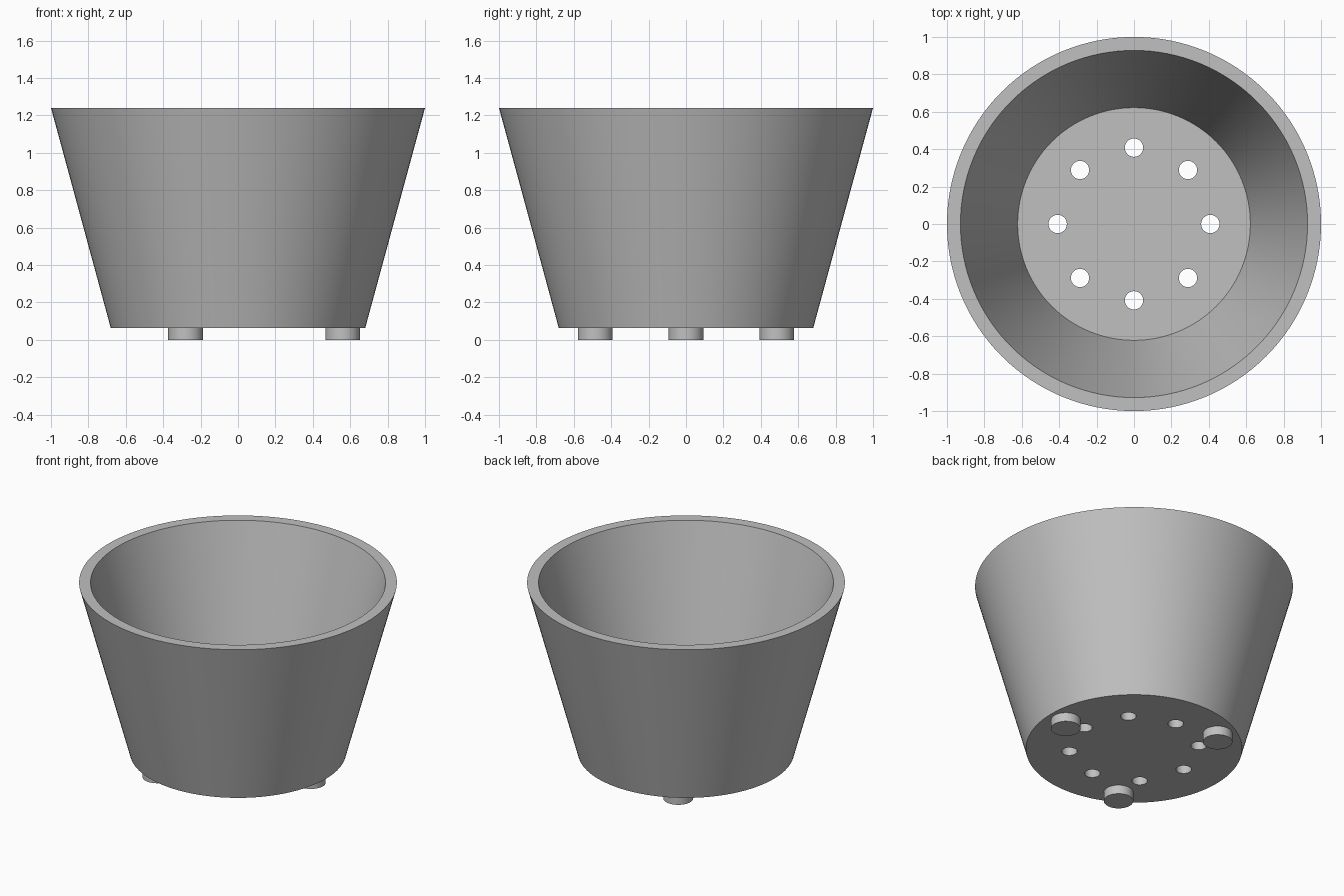
import bpy
import bmesh
from math import cos, sin, tau, radians

if "Cube" in bpy.data.objects:
    bpy.data.objects.remove(bpy.data.objects["Cube"], do_unlink=True)

BASE, FLOOR, TOP = 0.062, 0.12, 1.24
SEGMENTS = 128

# Single grey material
grey = bpy.data.materials.new("plain_grey")
grey.use_nodes = True
colour = (0.53, 0.53, 0.53, 1)
grey.diffuse_color = colour
grey.node_tree.nodes["Principled BSDF"].inputs["Base Color"].default_value = colour


def finish(bm, name):
    bmesh.ops.recalc_face_normals(bm, faces=bm.faces)
    mesh = bpy.data.meshes.new(name)
    bm.to_mesh(mesh)
    bm.free()
    mesh.materials.append(grey)
    obj = bpy.data.objects.new(name, mesh)
    bpy.context.collection.objects.link(obj)
    return obj


def ring_points(radius, count, start=0.0):
    return [(radius * cos(start + tau * i / count), radius * sin(start + tau * i / count))
            for i in range(count)]


def cylinders(name, centres, radius, z0, z1, sides):
    bm = bmesh.new()
    for x, y in centres:
        made = bmesh.ops.create_cone(bm, cap_ends=True, segments=sides,
                                     radius1=radius, radius2=radius, depth=z1 - z0)
        bmesh.ops.translate(bm, verts=made["verts"], vec=(x, y, (z0 + z1) / 2))
    return finish(bm, name)


def smooth(obj):
    bpy.ops.object.select_all(action="DESELECT")
    obj.select_set(True)
    bpy.context.view_layer.objects.active = obj
    bpy.ops.object.shade_smooth_by_angle(angle=radians(30))


# Tapered pot: rings from the underside, over the rim, down to the inner floor
bm = bmesh.new()
profile = [(0.68, BASE), (1.0, TOP), (0.928, TOP), (0.622, FLOOR)]
rings = [[bm.verts.new((x, y, z)) for x, y in ring_points(r, SEGMENTS)] for r, z in profile]
for lower, upper in zip(rings, rings[1:]):
    for i in range(SEGMENTS):
        j = (i + 1) % SEGMENTS
        bm.faces.new((lower[i], lower[j], upper[j], upper[i]))
bm.faces.new(rings[0])
bm.faces.new(rings[-1])
pot = finish(bm, "pot")

# Ring of drainage holes through the floor
cutter = cylinders("hole_cutter", ring_points(0.408, 8), 0.049, 0.0, 0.2, 32)
cutter.hide_render = True
cut = pot.modifiers.new("drainage_holes", "BOOLEAN")
cut.operation = "DIFFERENCE"
cut.solver = "EXACT"
cut.object = cutter
bpy.context.view_layer.objects.active = pot
bpy.ops.object.modifier_apply(modifier=cut.name)
bpy.data.objects.remove(cutter, do_unlink=True)
smooth(pot)

# Three round feet
feet = cylinders("feet", ring_points(0.56, 3), 0.093, 0.0, BASE, 48)
smooth(feet)
